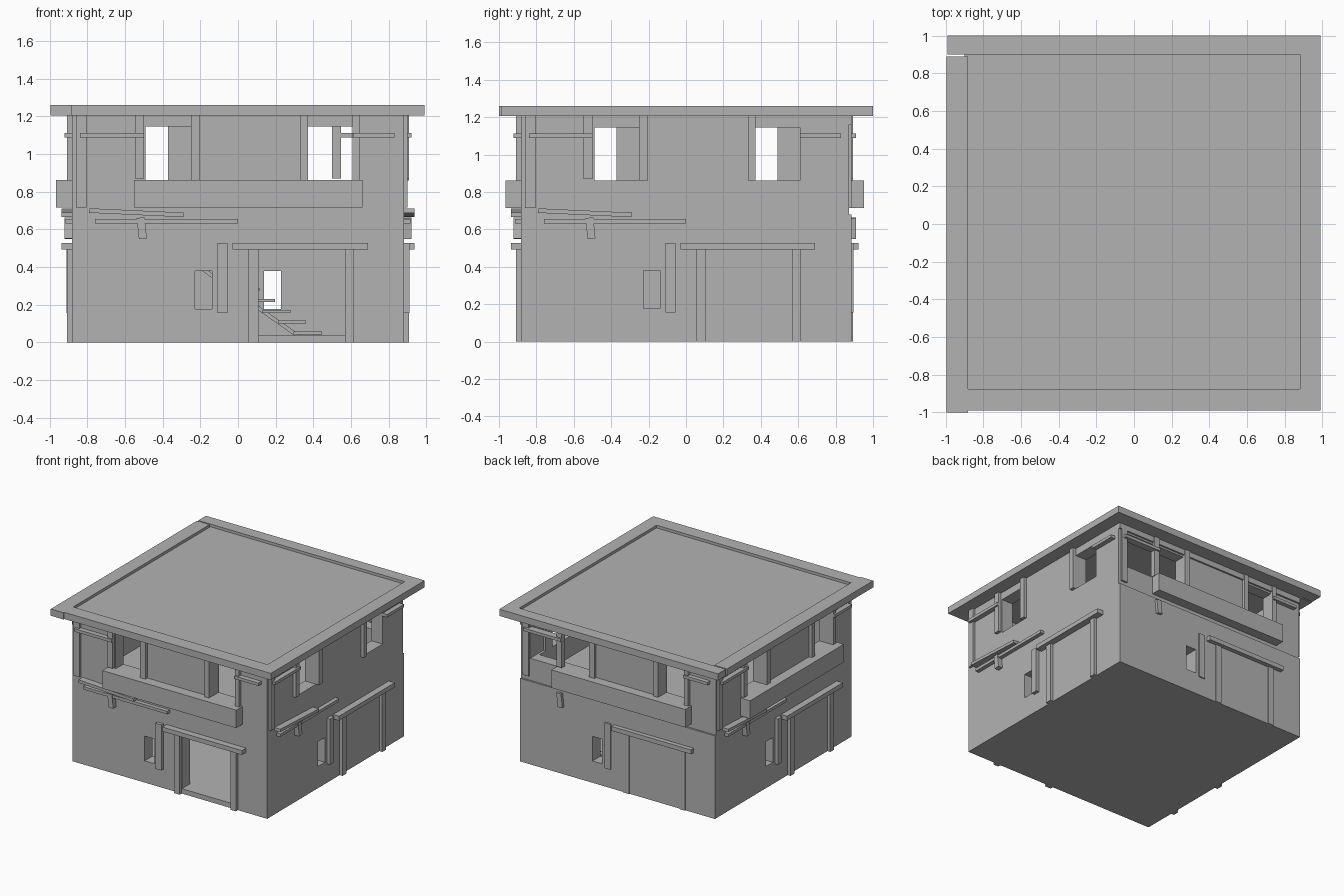
import bpy, bmesh
from math import pi, atan2, hypot
from mathutils import Matrix, Vector

cube = bpy.data.objects.get("Cube")
if cube:
    bpy.data.objects.remove(cube)

# One plain grey for the whole building
GREY = (0.45, 0.45, 0.45, 1)
plaster = bpy.data.materials.new("plain_grey")
plaster.use_nodes = True
plaster.diffuse_color = GREY
plaster.node_tree.nodes["Principled BSDF"].inputs["Base Color"].default_value = GREY


def box(name, x, y, z, turn=0.0, tilt=0.0):
    """Box from ranges, tilted in its own x-z plane, then turned about z."""
    centre = Vector([(r[0] + r[1]) / 2 for r in (x, y, z)])
    size = [abs(r[1] - r[0]) for r in (x, y, z)]
    mesh = bpy.data.meshes.new(name)
    bm = bmesh.new()
    bmesh.ops.create_cube(bm, size=1)
    bm.transform(Matrix.Rotation(turn, 4, "Z") @ Matrix.Translation(centre)
                 @ Matrix.Rotation(-tilt, 4, "Y") @ Matrix.Diagonal((*size, 1)))
    bm.to_mesh(mesh)
    bm.free()
    mesh.materials.append(plaster)
    obj = bpy.data.objects.new(name, mesh)
    bpy.context.collection.objects.link(obj)
    return obj


def plank(name, a, b, thick, y, turn=0.0):
    """Slanted plank between two points of a facade."""
    mx, mz = (a[0] + b[0]) / 2, (a[1] + b[1]) / 2
    half = hypot(b[0] - a[0], b[1] - a[1]) / 2
    return box(name, (mx - half, mx + half), y, (mz - thick / 2, mz + thick / 2),
               turn, atan2(b[1] - a[1], b[0] - a[0]))


def cut(target, x, y, z, turn=0.0):
    cutter = box("cutter", x, y, z, turn)
    cutter.hide_render = True
    mod = target.modifiers.new("opening", "BOOLEAN")
    mod.operation, mod.solver, mod.object = "DIFFERENCE", "EXACT", cutter
    bpy.context.view_layer.objects.active = target
    bpy.ops.object.modifier_apply(modifier=mod.name)
    mesh = cutter.data
    bpy.data.objects.remove(cutter)
    bpy.data.meshes.remove(mesh)


WALL, INNER = 0.882, 0.78
SIDES = {"front": 0, "right": pi / 2, "back": pi, "left": -pi / 2}

# Shell with two storeys and a stairwell
walls = box("walls", (-WALL, WALL), (-WALL, 0.872), (0, 1.21))
room = (-INNER, INNER)
cut(walls, room, room, (0.04, 0.64))
cut(walls, room, room, (0.69, 1.25))
cut(walls, (-0.65, -0.2), (0.57, 0.77), (0.6, 0.72))

# Thicker lower storey and top band on the back, cut with the small window
back_skin = box("back_lower_wall", (-WALL, WALL), (0.86, 0.886), (0, 0.68))
box("back_top_band", (-WALL, WALL), (0.86, 0.886), (1.16, 1.21))

# Window and door openings
through = (-1.0, -0.7)
SMALL = ((-0.227, -0.138), (0.178, 0.38))
for side, turn in SIDES.items():
    left_edge = -0.8 if side == "back" else -0.49
    for u, z in (((left_edge, -0.25), (0.86, 1.145)),
                 ((0.372, 0.61), (0.86, 1.145)), SMALL):
        cut(walls, u, through, z, turn)
cut(back_skin, SMALL[0], through, SMALL[1], pi)
cut(walls, (0.11, 0.57), through, (0.04, 0.5))

# Timber dressing repeated on each facade: name, u range, z range, reach
TIMBER = [
    ("corner_post", (-0.86, -0.805), (0.715, 1.205), 0.9),
    ("window_post_a", (-0.547, -0.5), (0.87, 1.205), 0.908),
    ("window_post_b", (-0.25, -0.203), (0.86, 1.205), 0.908),
    ("window_post_c", (0.332, 0.372), (0.86, 1.205), 0.908),
    ("upper_rail_left", (-0.84, -0.5), (1.088, 1.112), 0.922),
    ("upper_rail_right", (0.61, 0.83), (1.088, 1.112), 0.922),
    ("window_strip", (-0.11, -0.057), (0.155, 0.528), 0.91),
    ("door_lintel", (-0.03, 0.69), (0.492, 0.528), 0.936),
    ("door_post_a", (0.055, 0.108), (0, 0.495), 0.908),
    ("door_post_b", (0.568, 0.616), (0, 0.495), 0.908),
]
for side, turn in SIDES.items():
    shift = 0.014 if side == "back" else 0

    def depth(reach):
        return (-(reach - shift), -0.85)

    for name, u, z, reach in TIMBER:
        box(f"{side}_{name}", u, depth(reach), z, turn)
    plank(f"{side}_bracket", (-0.505, 0.55), (-0.517, 0.662), 0.042, depth(0.922), turn)
    if side != "back":
        box(f"{side}_long_plank", (-0.76, 0), depth(0.915), (0.632, 0.656), turn)
        plank(f"{side}_slanted_plank", (-0.79, 0.7), (-0.29, 0.677), 0.024,
              depth(0.936), turn)
    if side != "right":
        box(f"{side}_window_post_d", (0.607, 0.645), depth(0.908), (0.86, 1.205), turn)
        box(f"{side}_balcony", (-0.552, 0.66), depth(0.966), (0.715, 0.862), turn)

# Interior stair along the back wall
for i in range(11):
    x, z = 0.37 - 0.083 * i, 0.05 + 0.0575 * i
    box(f"stair_tread_{i + 1}", (x - 0.075, x + 0.075), (0.6, 0.75), (z - 0.008, z + 0.008))
plank("stair_stringer", (0.34, 0.02), (-0.46, 0.58), 0.02, (0.66, 0.69))

# Flat roof with raised rim
LOW, HIGH = 1.205, 1.26
box("roof_slab", (-0.9, 0.9), (-0.9, 0.92), (LOW, 1.238))
box("rim_left", (-0.995, -0.88), (-1, 0.89), (LOW, HIGH))
box("rim_front", (-0.88, 0.99), (-0.99, -0.875), (LOW, HIGH))
box("rim_right", (0.88, 0.99), (-0.875, 0.9), (LOW, HIGH))
box("rim_back", (-0.99, 0.99), (0.9, 1), (LOW, HIGH))
